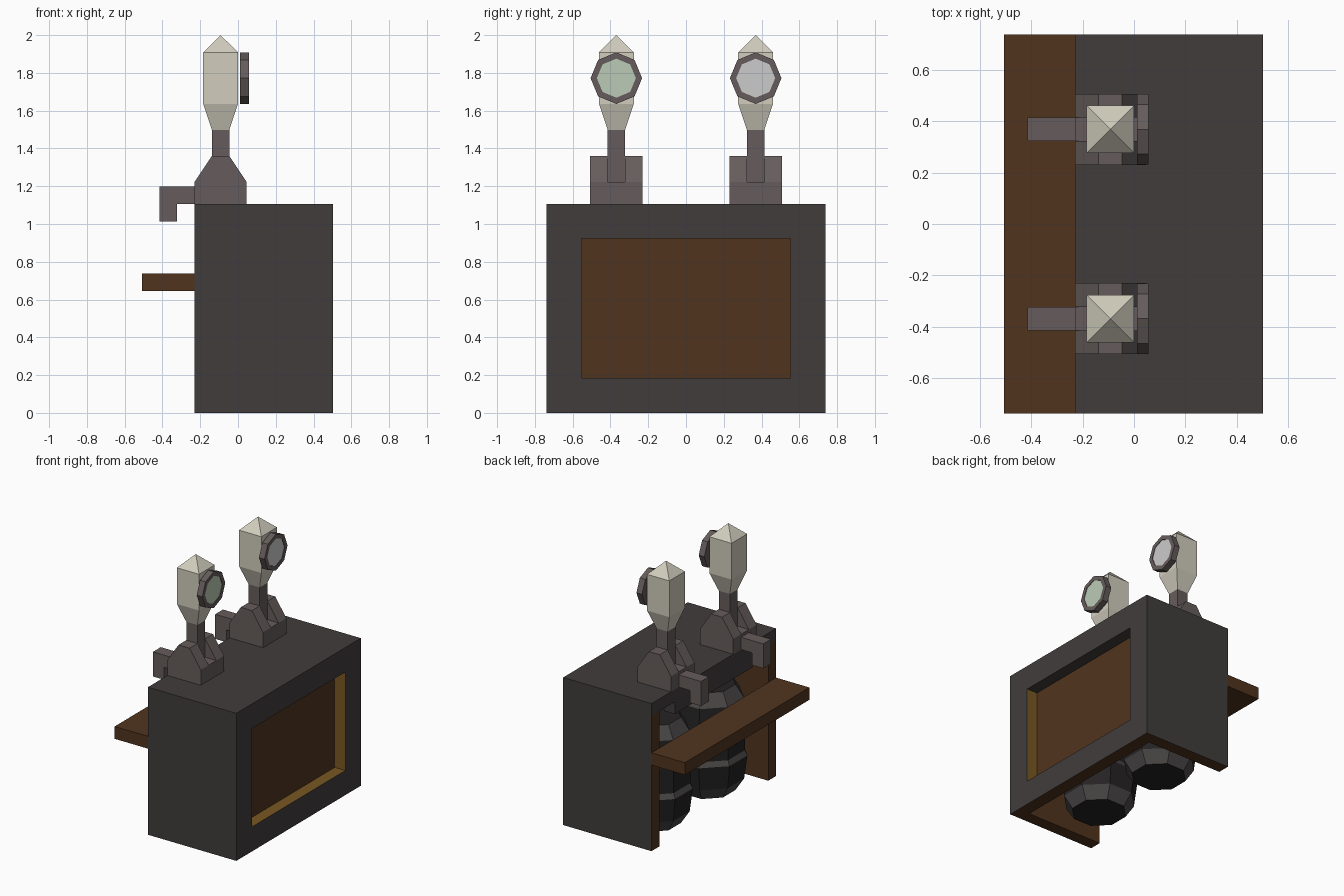
import bpy, bmesh, math
from mathutils import Matrix

if "Cube" in bpy.data.objects:
    bpy.data.objects.remove(bpy.data.objects["Cube"])

U = 0.0922  # module that the whole model is laid out on


def material(name, r, g, b):
    m = bpy.data.materials.new(name)
    m.diffuse_color = (r, g, b, 1)
    m.use_nodes = True
    m.node_tree.nodes["Principled BSDF"].inputs["Base Color"].default_value = m.diffuse_color
    return m


DARK = material("dark_paint", 0.053, 0.046, 0.045)
WOOD = material("brown_wood", 0.082, 0.034, 0.013)
GOLD = material("gold_trim", 0.19, 0.095, 0.016)
METAL = material("tap_metal", 0.132, 0.108, 0.106)
PALE = material("pale_handle", 0.64, 0.61, 0.51)
BLACK = material("keg_black", 0.018, 0.016, 0.017)
BAND = material("keg_band", 0.07, 0.064, 0.064)
GREEN = material("badge_green", 0.5, 0.6, 0.47)
WHITE = material("badge_white", 0.68, 0.66, 0.67)


def finish(name, bm, mats):
    bmesh.ops.recalc_face_normals(bm, faces=bm.faces)
    me = bpy.data.meshes.new(name)
    bm.to_mesh(me)
    bm.free()
    for m in mats:
        me.materials.append(m)
    ob = bpy.data.objects.new(name, me)
    bpy.context.collection.objects.link(ob)
    return ob


def box(name, x, y, z, mat):
    """Box from (min, max) ranges given in modules."""
    bm = bmesh.new()
    bmesh.ops.create_cube(bm, size=1)
    for v in bm.verts:
        v.co = [(r[0] if c < 0 else r[1]) * U for c, r in zip(v.co, (x, y, z))]
    return finish(name, bm, [mat])


def extrude_xz(name, pts, y0, y1, mat):
    """Extrude an x/z outline along y."""
    bm = bmesh.new()
    f = bm.faces.new([bm.verts.new((x * U, y0 * U, z * U)) for x, z in pts])
    r = bmesh.ops.extrude_face_region(bm, geom=[f])
    verts = [g for g in r["geom"] if isinstance(g, bmesh.types.BMVert)]
    bmesh.ops.translate(bm, verts=verts, vec=(0, (y1 - y0) * U, 0))
    return finish(name, bm, [mat])


def lathe(name, profile, sides, phase, matrix, mats, last_cap=0, bands=()):
    """Faceted solid from (radius, height) rings; a zero radius is a tip."""
    bm = bmesh.new()
    rings = []
    for r, h in profile:
        n = sides if r > 0 else 1
        rings.append([bm.verts.new((r * U * math.cos(phase + math.tau * i / sides),
                                    r * U * math.sin(phase + math.tau * i / sides),
                                    h * U)) for i in range(n)])
    for k, (a, b) in enumerate(zip(rings, rings[1:])):
        for i in range(sides):
            j = (i + 1) % sides
            f = bm.faces.new([a[i], a[j], b[0]] if len(b) == 1 else [a[i], a[j], b[j], b[i]])
            f.material_index = int(k in bands)
    bm.faces.new(rings[0])
    if len(rings[-1]) > 1:
        bm.faces.new(rings[-1]).material_index = last_cap
    bm.transform(matrix)
    return finish(name, bm, mats)


# cabinet: hollow shell, open below and at the back, with a window recess
cabinet = box("cabinet", (-2.5, 5.45), (-8, 8), (0, 12), DARK)
cutters = [box("cavity_cutter", (-4, 4.4), (-7, 7), (-1, 11), DARK),
           box("window_cutter", (4.5, 7), (-6, 6), (2, 10), DARK)]
for c in cutters:
    mod = cabinet.modifiers.new("cut", "BOOLEAN")
    mod.operation, mod.solver, mod.object = "DIFFERENCE", "EXACT", c
bpy.context.view_layer.update()
dg = bpy.context.evaluated_depsgraph_get()
shell = bpy.data.meshes.new_from_object(cabinet.evaluated_get(dg))
cabinet.modifiers.clear()
cabinet.data = shell
for c in cutters:
    bpy.data.objects.remove(c)

# cabinet colours: dark outside, gold window reveal, brown inside
shell.materials.clear()
for m in (DARK, WOOD, GOLD):
    shell.materials.append(m)
bm = bmesh.new()
bm.from_mesh(shell)
bmesh.ops.bisect_plane(bm, geom=bm.verts[:] + bm.edges[:] + bm.faces[:],
                       plane_co=(0, 0, 11 * U), plane_no=(0, 0, 1), dist=1e-5)
for f in bm.faces:
    x, y, z = f.calc_center_median() / U
    n = f.normal
    outer = (n.x > 0.9 and x > 5.4) or abs(y) > 7.9 or z > 11.9
    lip = n.x < -0.9 and z > 11.2
    reveal = 4.6 < x < 5.4 and abs(n.x) < 0.1 and abs(y) < 6.1 and 1.9 < z < 10.1
    top_reveal = reveal and n.z < -0.9
    f.material_index = 0 if outer or lip or top_reveal else 2 if reveal else 1
bm.to_mesh(shell)
bm.free()

# beam under the counter edge and serving shelf
box("counter_beam", (-2.5, -1.5), (-5, 5), (10, 11), DARK)
box("shelf", (-5.5, -2.5), (-8, 8), (7, 8), WOOD)

for side, s, badge in (("left", -1, GREEN), ("right", 1, WHITE)):
    cy = 4 * s

    # ribbed keg under the counter
    keg = [(2.1, 0), (2.75, 1), (3, 2.9), (2.8, 3.3), (2.8, 5.3),
           (3, 5.7), (2.75, 7.6), (2.1, 8.6)]
    lathe(f"keg_{side}", keg, 8, math.pi / 8,
          Matrix.Translation((0.5 * U, 3.5 * s * U, 0)), [BLACK, BAND], bands=(0, 2, 4, 6))

    # tap base: low block with two gabled cheeks
    box(f"tap_base_{side}", (-2.5, 0.5), (cy - 0.5, cy + 0.5), (12, 13.25), METAL)
    gable = [(-2.5, 12), (0.5, 12), (0.5, 13.25), (-0.5, 14.75), (-1.5, 14.75), (-2.5, 13.25)]
    for k, y0 in (("a", cy - 1.5), ("b", cy + 0.5)):
        extrude_xz(f"tap_cheek_{side}_{k}", gable, y0, y0 + 1, METAL)

    # spout
    spout = [(-2.5, 12), (-2.5, 13), (-4.5, 13), (-4.5, 11), (-3.5, 11), (-3.5, 12)]
    extrude_xz(f"spout_{side}", spout, cy - 0.5, cy + 0.5, METAL)

    # neck and flared square handle
    box(f"neck_{side}", (-1.5, -0.5), (cy - 0.5, cy + 0.5), (13.25, 16.25), METAL)
    q = math.sqrt(2)
    lathe(f"handle_{side}", [(q / 2, 16.25), (q, 17.75), (q, 20.7), (0, 21.69)], 4,
          math.pi / 4, Matrix.Translation((-U, cy * U, 0)), [PALE])

    # octagonal badge with a coloured face
    place = Matrix.Translation((0.12 * U, cy * U, 19.22 * U)) @ Matrix.Rotation(math.pi / 2, 4, "Y")
    lathe(f"badge_{side}", [(1.48, 0), (1.48, 0.5), (1.12, 0.5), (1.12, 0.46)], 8, 0,
          place, [METAL, badge], last_cap=1)
